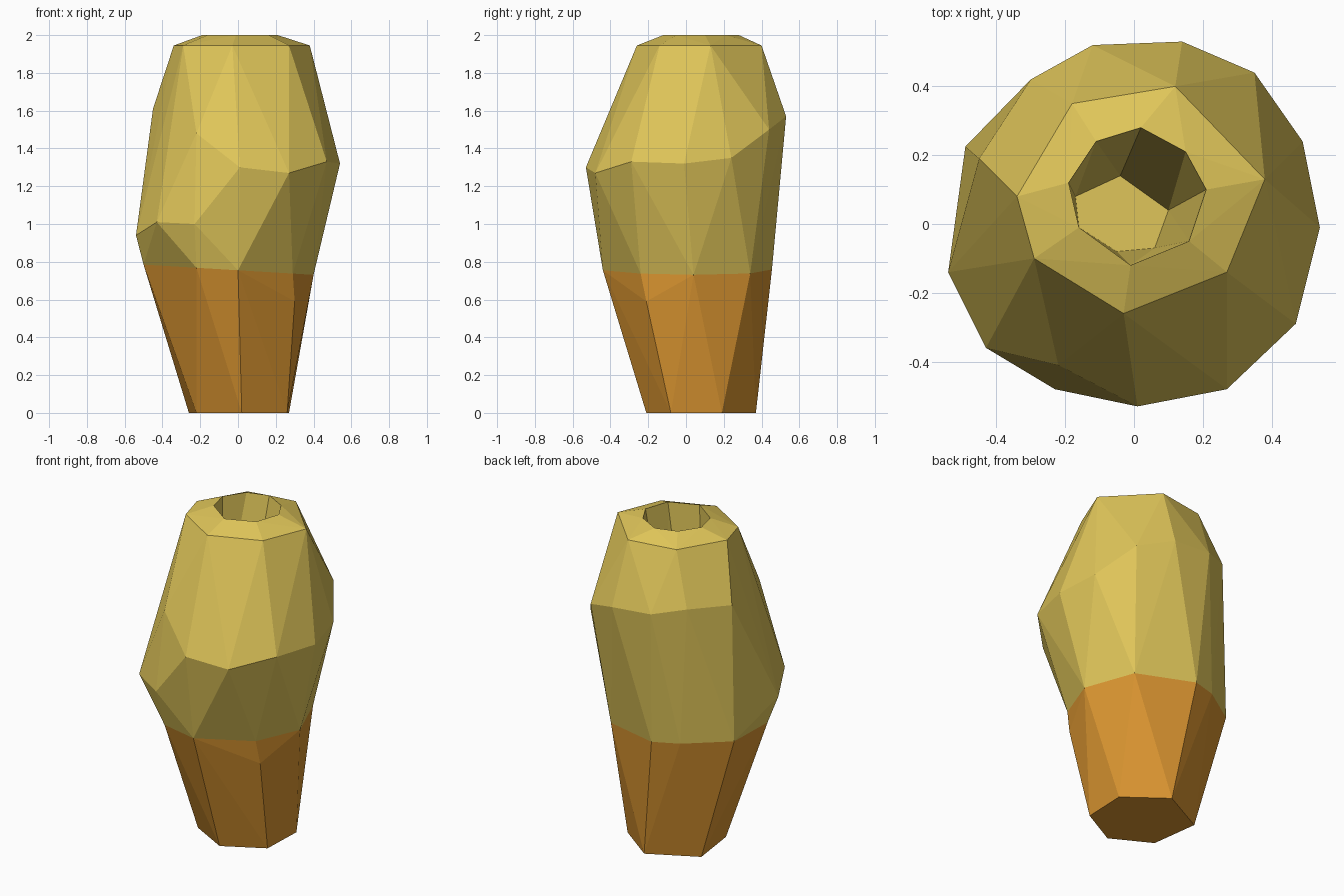
import bpy, bmesh

if "Cube" in bpy.data.objects:
    bpy.data.objects.remove(bpy.data.objects["Cube"])


def material(name, rgb):
    m = bpy.data.materials.new(name)
    m.diffuse_color = (*rgb, 1)
    m.use_nodes = True
    m.node_tree.nodes["Principled BSDF"].inputs["Base Color"].default_value = m.diffuse_color
    return m


yellow = material("straw yellow", (0.74, 0.56, 0.10))
orange = material("warm orange", (0.70, 0.30, 0.03))


def level(points, z):
    return [(x, y, z) for x, y in points]


def shell(name, points, open_rings, mat, inward=False):
    """Faceted skin around points, left open across each given ring."""
    bm = bmesh.new()
    verts = [bm.verts.new(p) for p in points]
    keys = [{tuple(round(c, 3) for c in p) for p in ring} for ring in open_rings]
    bmesh.ops.convex_hull(bm, input=verts)
    bm.normal_update()
    caps = []
    for f in bm.faces:
        corners = {tuple(round(c, 3) for c in v.co) for v in f.verts}
        if abs(f.normal.z) > 0.6 and any(corners <= k for k in keys):
            caps.append(f)
    bmesh.ops.recalc_face_normals(bm, faces=bm.faces)
    bmesh.ops.delete(bm, geom=caps, context='FACES')
    if inward:
        bmesh.ops.reverse_faces(bm, faces=bm.faces)
    loose = [v for v in bm.verts if not v.link_faces]
    bmesh.ops.delete(bm, geom=loose, context='VERTS')
    me = bpy.data.meshes.new(name)
    bm.to_mesh(me)
    bm.free()
    me.materials.append(mat)
    ob = bpy.data.objects.new(name, me)
    bpy.context.collection.objects.link(ob)
    return ob


# Rings shared between the parts
foot = level([(-.22, -.08), (.02, -.21), (.26, -.08), (.27, .19), (.03, .37), (-.26, .22)], 0)
seam = [(x, y, .755 - .06 * x) for x, y in [
    (-.5, -.09), (-.22, -.41), (0, -.44), (.29, -.24), (.40, .04),
    (.28, .34), (-.08, .455), (-.24, .40), (-.49, .225)]]
rim = level([(.27, -.14), (.38, .13), (.12, .40), (-.18, .35),
             (-.34, .08), (-.29, -.10), (-.03, -.26)], 1.945)
mouth = level([(.21, .10), (.15, .21), (.02, .28), (-.11, .24),
               (-.19, .12), (-.16, -.01), (-.01, -.12), (.16, -.05)], 2.0)
floor = level([(-.17, .08), (-.04, .14), (.10, .04), (.06, -.07), (-.05, -.08), (-.16, -.01)], 1.2)

# Uneven widest part of the body
bulge = [(.54, -.01, 1.32), (.47, -.29, 1.33), (.27, -.48, 1.27), (.01, -.53, 1.30),
         (-.23, -.48, 1.0), (-.43, -.36, 1.01), (-.54, -.14, .94), (-.22, -.41, 1.48),
         (-.45, .19, 1.61), (-.30, .42, 1.63), (-.12, .52, 1.59), (.14, .53, 1.57),
         (.35, .44, 1.50), (.49, .24, 1.35)]

# Orange lower stem, yellow body, and hollow inside the top
shell("stem", foot + seam + [(.30, -.21, .59), (-.2, .36, .62)], [seam], orange)
shell("body", seam + bulge + rim + mouth, [seam, mouth], yellow)
shell("hollow", mouth + floor, [mouth], yellow, inward=True)
